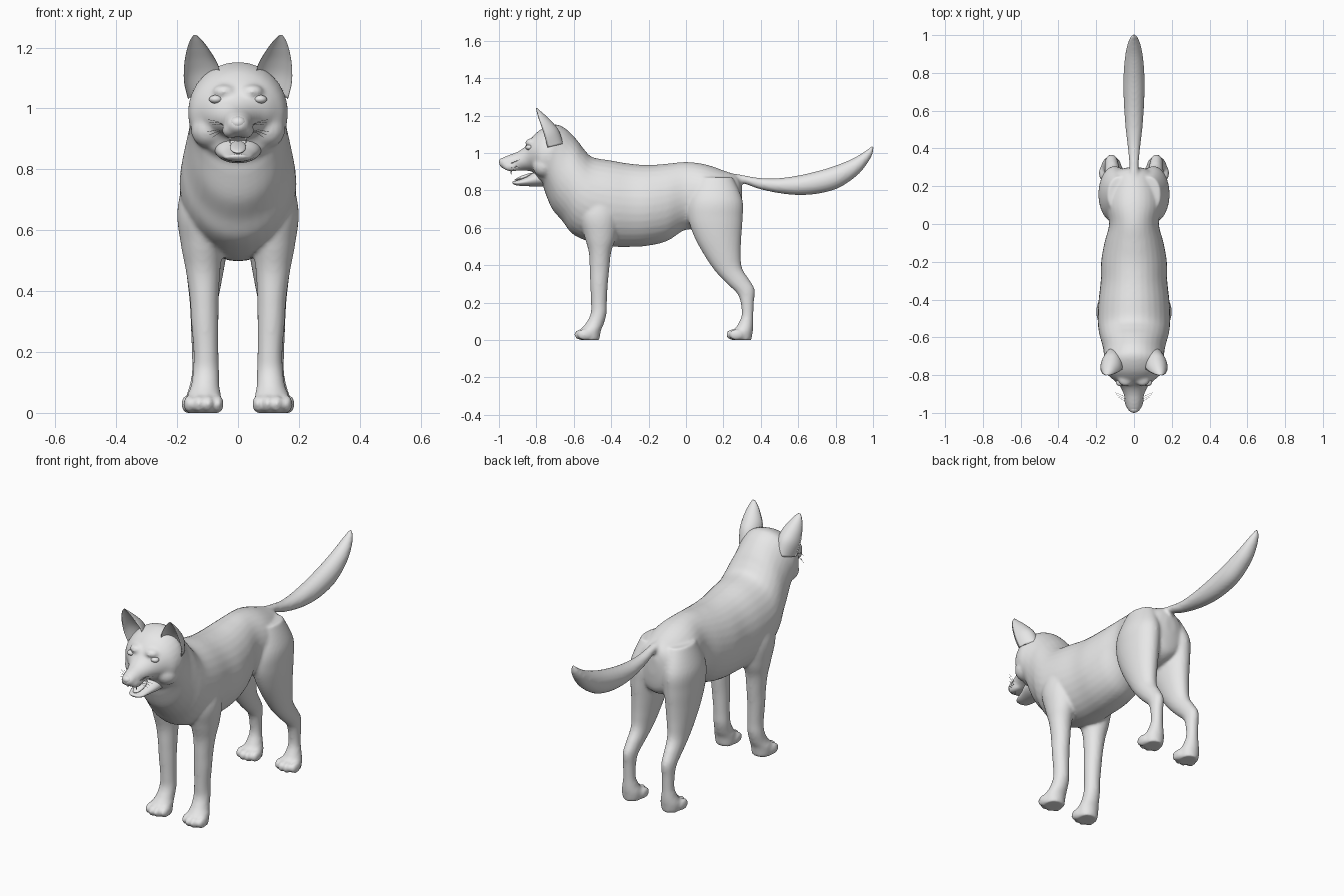
import bpy, bmesh, math
from mathutils import Vector, Matrix

gray = bpy.data.materials.new("light gray")
gray.diffuse_color = (0.8, 0.8, 0.8, 1)


def smooth_path(rows, sub=5):
    """Catmull-Rom interpolation through rows of numbers."""
    out = []
    for i in range(len(rows) - 1):
        a, b, c, d = (rows[max(0, min(len(rows) - 1, i + k))] for k in (-1, 0, 1, 2))
        for s in range(sub):
            t = s / sub
            out.append([0.5 * (2 * q + (r - p) * t + (2 * p - 5 * q + 4 * r - u) * t * t
                               + (3 * q - p - 3 * r + u) * t ** 3)
                        for p, q, r, u in zip(a, b, c, d)])
    out.append(list(rows[-1]))
    return out


def loft(bm, rows, side=1, n=32, cup=False):
    """Rows: first edge y, z, second edge y, z, centre x, half width."""
    rings = []
    for y1, z1, y2, z2, x, w in smooth_path(rows):
        ring = []
        for i in range(n):
            t = 2 * math.pi * i / n
            s = math.sin(t)
            d = s if not cup else (1 - 1.3 * s if s > 0 else 1 + 2 * s)
            y = (y1 + y2) / 2 + d * (y1 - y2) / 2
            z = (z1 + z2) / 2 + d * (z1 - z2) / 2
            ring.append(bm.verts.new((side * (x + w * math.cos(t)), y, max(z, 0))))
        rings.append(ring)
    for a, b in zip(rings, rings[1:]):
        for i in range(n):
            j = (i + 1) % n
            bm.faces.new((a[i], a[j], b[j], b[i]))
    bm.faces.new(rings[0])
    bm.faces.new(rings[-1])


def ball(bm, centre, radii, tilt=0):
    m = (Matrix.Translation(centre) @ Matrix.Rotation(tilt, 4, 'X')
         @ Matrix.Diagonal((*radii, 1)))
    bmesh.ops.create_uvsphere(bm, u_segments=20, v_segments=14, radius=1, matrix=m)


def finish(bm, name):
    bmesh.ops.recalc_face_normals(bm, faces=bm.faces)
    for f in bm.faces:
        f.smooth = True
    me = bpy.data.meshes.new(name)
    bm.to_mesh(me)
    bm.free()
    me.materials.append(gray)
    ob = bpy.data.objects.new(name, me)
    bpy.context.collection.objects.link(ob)
    return ob


body = bmesh.new()

# Torso, neck, head and muzzle, from rump to nose
loft(body, [
    (.30, .82, .30, .72, 0, .03), (.275, .875, .28, .62, 0, .10),
    (.2, .907, .2, .58, 0, .14), (.1, .94, .1, .58, 0, .15),
    (0, .952, 0, .59, 0, .132), (-.1, .943, -.1, .53, 0, .157),
    (-.2, .936, -.2, .505, 0, .174), (-.3, .943, -.3, .498, 0, .176),
    (-.4, .96, -.42, .502, 0, .188), (-.5, .978, -.53, .53, 0, .192),
    (-.545, 1.02, -.61, .57, 0, .185), (-.575, 1.06, -.66, .635, 0, .174),
    (-.61, 1.10, -.715, .70, 0, .163), (-.65, 1.135, -.75, .78, 0, .16),
    (-.70, 1.153, -.765, .825, 0, .164), (-.77, 1.13, -.79, .845, 0, .152),
    (-.82, 1.088, -.815, .895, 0, .118), (-.86, 1.035, -.85, .905, 0, .078),
    (-.90, 1.007, -.895, .905, 0, .056), (-.95, .988, -.95, .908, 0, .043),
    (-.985, .972, -.985, .92, 0, .032), (-.998, .958, -.998, .935, 0, .015)])

# Tail
loft(body, [
    (.2, .90, .2, .82, 0, .04), (.3, .883, .29, .84, 0, .025),
    (.4, .866, .39, .808, 0, .032), (.5, .866, .5, .785, 0, .044),
    (.6, .88, .61, .775, 0, .052), (.69, .90, .72, .785, 0, .056),
    (.78, .926, .82, .815, 0, .055), (.88, .965, .915, .88, 0, .046),
    (.95, 1.005, .97, .945, 0, .032), (.99, 1.035, .998, .995, 0, .016),
    (1.0, 1.042, 1.004, 1.03, 0, .005)])

for side in (1, -1):
    # Front leg, from shoulder to paw
    loft(body, [
        (-.54, .82, -.38, .82, .105, .06), (-.57, .67, -.36, .67, .12, .079),
        (-.545, .56, -.375, .55, .118, .07), (-.52, .47, -.40, .47, .115, .057),
        (-.515, .38, -.41, .38, .111, .048), (-.512, .3, -.418, .3, .109, .045),
        (-.508, .2, -.423, .2, .105, .041), (-.51, .14, -.425, .14, .105, .043),
        (-.535, .09, -.44, .085, .108, .047), (-.565, .05, -.455, .05, .112, .057),
        (-.56, .0, -.462, .0, .112, .052)], side)
    # Hind leg, from thigh through hock to paw
    loft(body, [
        (.06, .87, .25, .87, .08, .06), (.015, .75, .302, .75, .10, .084),
        (.012, .65, .303, .65, .104, .082), (.045, .55, .296, .55, .106, .073),
        (.10, .45, .293, .46, .109, .06), (.155, .37, .30, .385, .112, .048),
        (.215, .305, .34, .32, .116, .04), (.272, .25, .367, .27, .119, .035),
        (.292, .2, .363, .2, .12, .032), (.297, .13, .36, .13, .12, .032),
        (.275, .08, .36, .08, .12, .042), (.252, .045, .357, .045, .12, .053),
        (.255, .0, .35, .0, .12, .048)], side)
    # Toes on both paws
    for px, py in ((.113, -.558), (.12, .253)):
        for k in (-1.5, -.5, .5, 1.5):
            back = .016 if abs(k) > 1 else 0
            ball(body, (side * (px + k * .031), py + back, .029), (.0195, .04, .03))
    # Brow and cheek fullness
    ball(body, (side * .045, -.82, 1.055), (.04, .04, .025))
    ball(body, (side * .095, -.76, .93), (.06, .06, .06))
    # Upper lip
    ball(body, (side * .026, -.93, .928), (.026, .05, .027))

ob = finish(body, "body")
rem = ob.modifiers.new("merge", 'REMESH')
rem.mode = 'VOXEL'
rem.voxel_size = 0.0085
rem.use_smooth_shade = True
sm = ob.modifiers.new("soften", 'SMOOTH')
sm.factor = 0.5
sm.iterations = 6

# Lower jaw
bm = bmesh.new()
loft(bm, [
    (-.74, .91, -.74, .825, 0, .078), (-.80, .903, -.79, .82, 0, .074),
    (-.85, .874, -.85, .823, 0, .056), (-.90, .854, -.90, .826, 0, .042),
    (-.922, .85, -.92, .832, 0, .026), (-.928, .845, -.927, .839, 0, .01)])
finish(bm, "lower_jaw")

# Tongue
bm = bmesh.new()
ball(bm, (0, -.865, .873), (.027, .055, .01), math.radians(20))
finish(bm, "tongue")

# Nose
bm = bmesh.new()
ball(bm, (0, -.976, .953), (.027, .024, .021))
finish(bm, "nose")

for side, tag in ((1, "left"), (-1, "right")):
    # Cupped ear
    bm = bmesh.new()
    loft(bm, [
        (-.74, 1.03, -.655, 1.05, .11, .054), (-.755, 1.085, -.68, 1.12, .116, .061),
        (-.772, 1.14, -.712, 1.162, .121, .056), (-.788, 1.185, -.75, 1.2, .13, .04),
        (-.798, 1.22, -.78, 1.226, .137, .022), (-.802, 1.24, -.797, 1.241, .141, .006)],
        side, cup=True)
    finish(bm, tag + "_ear")

    # Eye
    bm = bmesh.new()
    ball(bm, (side * .073, -.838, 1.03), (.022, .02, .014))
    finish(bm, tag + "_eye")

    # Fang
    bm = bmesh.new()
    bmesh.ops.create_cone(bm, cap_ends=True, segments=10, radius1=.001, radius2=.006,
                          depth=.03, matrix=Matrix.Translation((side * .026, -.935, .90)))
    finish(bm, tag + "_fang")

    # Whiskers
    cu = bpy.data.curves.new(tag + "_whiskers", 'CURVE')
    cu.dimensions = '3D'
    cu.bevel_depth = 0.0007
    cu.bevel_resolution = 0
    for k in range(6):
        root = Vector((side * .035, -.945 + .012 * (k % 3), .925 + .014 * (k // 3)))
        tip = root + Vector((side * (.05 + .008 * (k % 3)), .03, -.02 + .009 * k))
        sp = cu.splines.new('POLY')
        sp.points.add(2)
        for p, co in zip(sp.points, (root, (root + tip) / 2 + Vector((0, 0, .006)), tip)):
            p.co = (*co, 1)
    cu.materials.append(gray)
    bpy.context.collection.objects.link(bpy.data.objects.new(tag + "_whiskers", cu))
